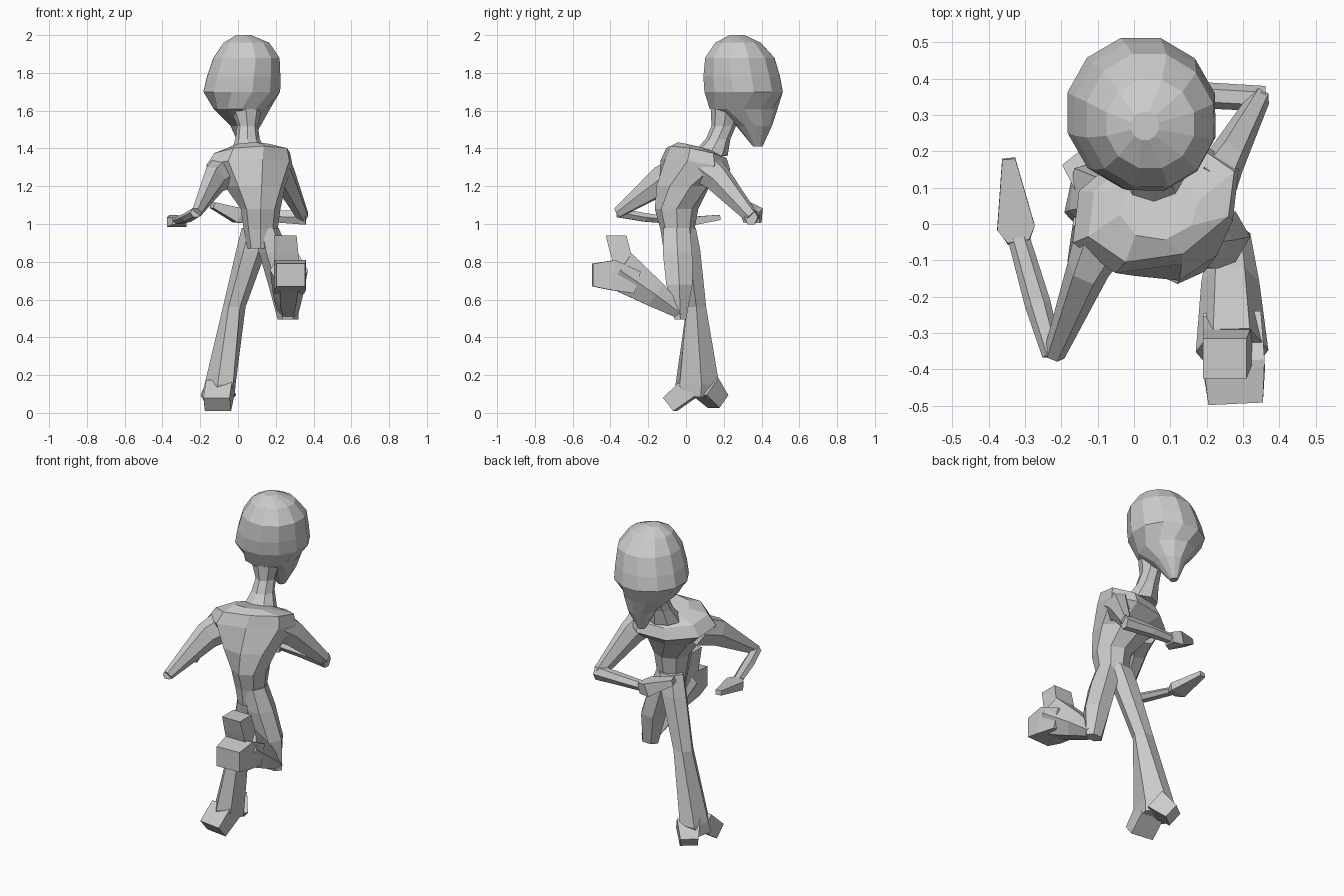
import bpy, bmesh, math
from mathutils import Vector


def loft(name, sections, sides=6, level=False):
    """Skin rings (x, y, z, half_width, half_height[, turn, tilt]).
    level=True keeps rings horizontal, otherwise they follow the path."""
    bm = bmesh.new()
    pts = [Vector(s[:3]) for s in sections]
    grow, phase = (math.sqrt(2), math.pi / 4) if sides == 4 else (1, 0)
    rings = []
    for i, s in enumerate(sections):
        if level:
            turn = math.radians(s[5]) if len(s) > 5 else 0
            u = Vector((math.cos(turn), math.sin(turn), 0))
            v = Vector((-math.sin(turn), math.cos(turn), s[6] if len(s) > 6 else 0))
        else:
            t = (pts[min(i + 1, len(pts) - 1)] - pts[max(i - 1, 0)]).normalized()
            u = t.cross(Vector((0, 0, 1))).normalized()
            v = u.cross(t)
        ring = []
        for k in range(sides):
            a = phase + 2 * math.pi * k / sides
            ring.append(bm.verts.new(pts[i] + u * s[3] * grow * math.cos(a)
                                     + v * s[4] * grow * math.sin(a)))
        rings.append(ring)
    for a, b in zip(rings, rings[1:]):
        for k in range(sides):
            n = (k + 1) % sides
            bm.faces.new((a[k], a[n], b[n], b[k]))
    bm.faces.new(rings[0])
    bm.faces.new(rings[-1])
    bmesh.ops.recalc_face_normals(bm, faces=bm.faces)
    mesh = bpy.data.meshes.new(name)
    bm.to_mesh(mesh)
    bm.free()
    ob = bpy.data.objects.new(name, mesh)
    bpy.context.collection.objects.link(ob)
    return ob


# head: round skull narrowing to a pointed chin on the +y side
loft("head", [
    (0.03, 0.38, 1.41, 0.02, 0.025),
    (0.04, 0.36, 1.52, 0.08, 0.095),
    (0.02, 0.305, 1.61, 0.15, 0.18),
    (0.02, 0.305, 1.70, 0.21, 0.215, 15),
    (0.03, 0.295, 1.78, 0.20, 0.21, 15),
    (0.045, 0.285, 1.88, 0.18, 0.19, 15),
    (0.045, 0.275, 1.96, 0.125, 0.125, 15),
    (0.03, 0.27, 2.00, 0.04, 0.04, 15)], 12, True)

# neck leaning forward
loft("neck", [
    (0.06, 0.12, 1.36, 0.10, 0.10),
    (0.05, 0.17, 1.45, 0.065, 0.065),
    (0.05, 0.20, 1.52, 0.055, 0.065),
    (0.04, 0.22, 1.63, 0.09, 0.09)], 8, True)

# torso twisting from hips to shoulders
loft("torso", [
    (0.12, -0.05, 0.87, 0.07, 0.07),
    (0.12, -0.045, 0.97, 0.09, 0.09),
    (0.12, -0.05, 1.08, 0.105, 0.115),
    (0.09, -0.015, 1.20, 0.165, 0.145, 14),
    (0.06, 0.05, 1.31, 0.25, 0.175, 24, -0.2),
    (0.075, 0.055, 1.375, 0.22, 0.15, 24, -0.25),
    (0.07, 0.045, 1.41, 0.11, 0.09, 10, -0.25)], 8, True)

# arm on the -x side, elbow swung to -y
loft("left_upper_arm", [
    (-0.07, -0.01, 1.28, 0.09, 0.095),
    (-0.125, -0.12, 1.235, 0.06, 0.085),
    (-0.22, -0.36, 1.06, 0.03, 0.03)], 6)
loft("left_forearm", [
    (-0.225, -0.36, 1.06, 0.028, 0.028),
    (-0.265, -0.22, 1.035, 0.036, 0.026),
    (-0.32, -0.03, 1.015, 0.03, 0.02)], 6)
loft("left_hand", [
    (-0.318, -0.05, 1.015, 0.03, 0.018),
    (-0.325, -0.01, 1.01, 0.052, 0.025),
    (-0.345, 0.18, 1.035, 0.018, 0.014)], 4)

# arm on the +x side, elbow swung to +y and forearm across the chest
loft("right_upper_arm", [
    (0.20, 0.09, 1.31, 0.08, 0.10),
    (0.25, 0.17, 1.24, 0.055, 0.08),
    (0.345, 0.345, 1.04, 0.03, 0.04)], 6)
loft("right_forearm", [
    (0.36, 0.345, 1.035, 0.035, 0.045),
    (0.18, 0.355, 1.04, 0.036, 0.035),
    (0.01, 0.36, 1.04, 0.028, 0.028)], 6)
loft("right_hand", [
    (0.05, 0.36, 1.035, 0.03, 0.03),
    (0.0, 0.355, 1.045, 0.05, 0.04),
    (-0.135, 0.31, 1.10, 0.03, 0.016)], 4)

# standing leg, flaring toward the ankle, with heel and toe splayed apart
loft("left_leg", [
    (0.10, 0.00, 0.98, 0.08, 0.06),
    (0.07, 0.015, 0.86, 0.08, 0.07),
    (-0.02, 0.055, 0.56, 0.06, 0.06),
    (-0.095, 0.06, 0.15, 0.085, 0.125, 15),
    (-0.105, 0.055, 0.085, 0.09, 0.10, 15)], 6, True)
loft("left_heel", [
    (-0.095, 0.02, 0.13, 0.07, 0.055),
    (-0.11, -0.085, 0.045, 0.07, 0.045)], 4)
loft("left_toe", [
    (-0.085, 0.10, 0.14, 0.065, 0.06),
    (-0.14, 0.17, 0.06, 0.05, 0.045)], 4)

# raised leg, folded back at the knee, flaring into the split foot
loft("right_thigh", [
    (0.155, -0.05, 0.98, 0.06, 0.08),
    (0.19, -0.045, 0.85, 0.08, 0.09),
    (0.24, -0.035, 0.68, 0.08, 0.08),
    (0.265, -0.03, 0.495, 0.055, 0.035)], 6, True)
loft("right_shin", [
    (0.265, -0.025, 0.525, 0.055, 0.035),
    (0.265, -0.16, 0.625, 0.08, 0.08),
    (0.27, -0.35, 0.755, 0.10, 0.125)], 6)
loft("right_heel", [
    (0.26, -0.31, 0.74, 0.07, 0.06),
    (0.255, -0.345, 0.84, 0.065, 0.055),
    (0.25, -0.37, 0.94, 0.06, 0.055)], 4, True)
loft("right_toe", [
    (0.27, -0.26, 0.69, 0.08, 0.06),
    (0.275, -0.39, 0.73, 0.085, 0.08),
    (0.28, -0.495, 0.73, 0.075, 0.06)], 4)
